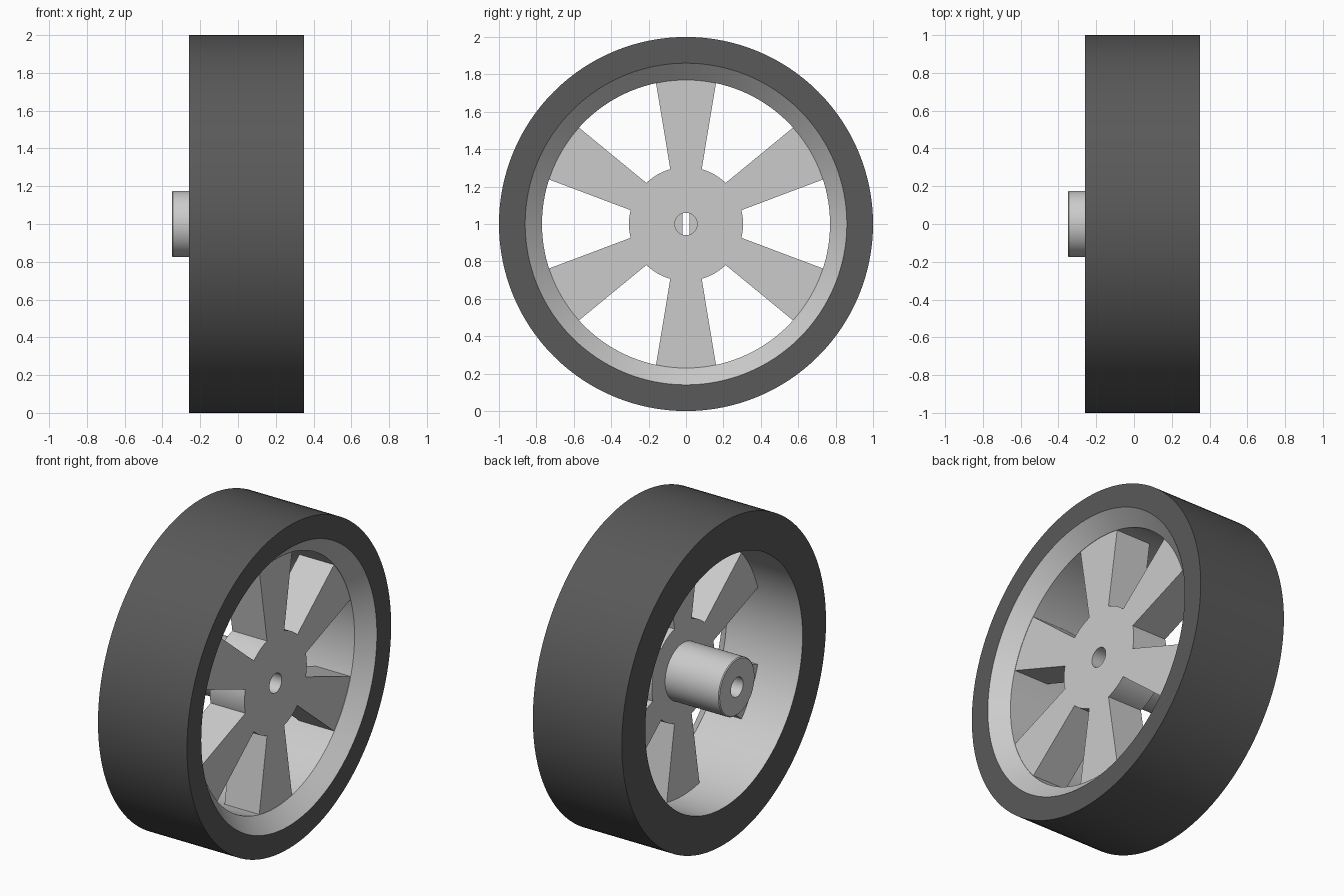
import bpy, bmesh
from math import sin, cos, pi, radians

if "Cube" in bpy.data.objects:
    bpy.data.objects.remove(bpy.data.objects["Cube"])

CENTRE = 1.0          # axle height; the axle runs along x
SEG = 128
BACK, FRONT = 0.02, 0.258


def finish(name, bm, smooth=True):
    me = bpy.data.meshes.new(name)
    bm.to_mesh(me)
    bm.free()
    ob = bpy.data.objects.new(name, me)
    bpy.context.collection.objects.link(ob)
    ob.location.z = CENTRE
    if smooth:
        bpy.ops.object.select_all(action='DESELECT')
        ob.select_set(True)
        bpy.context.view_layer.objects.active = ob
        bpy.ops.object.shade_smooth_by_angle(angle=radians(30))
    return ob


def lathe(name, profile, closed=False):
    """Spin (x, radius) points around the axle."""
    bm = bmesh.new()
    rings = [[bm.verts.new((x, r * cos(2 * pi * k / SEG), r * sin(2 * pi * k / SEG)))
              for k in range(SEG)] for x, r in profile]
    if closed:
        rings.append(rings[0])
    for a, b in zip(rings, rings[1:]):
        for k in range(SEG):
            n = (k + 1) % SEG
            bm.faces.new((a[k], a[n], b[n], b[k]))
    return finish(name, bm)


def prism(name, outline, x0, x1):
    """Extrude a (y, z) outline along the axle."""
    bm = bmesh.new()
    face = bm.faces.new([bm.verts.new((x0, y, z)) for y, z in outline])
    new = bmesh.ops.extrude_face_region(bm, geom=[face])['geom']
    bmesh.ops.translate(bm, vec=(x1 - x0, 0, 0),
                        verts=[v for v in new if isinstance(v, bmesh.types.BMVert)])
    bmesh.ops.recalc_face_normals(bm, faces=bm.faces)
    return finish(name, bm)


def arc(r, a0, a1, n=8):
    return [(r * cos(a0 + (a1 - a0) * i / n), r * sin(a0 + (a1 - a0) * i / n))
            for i in range(n + 1)]


# Dark tyre, meeting the rim along both of its edges
tyre = lathe("tyre", [(-0.26, 0.77), (-0.26, 1), (0.35, 1), (0.35, 0.86)])
rubber = bpy.data.materials.new("rubber")
rubber.diffuse_color = (0.1, 0.1, 0.1, 1)
rubber.use_nodes = True
rubber.node_tree.nodes["Principled BSDF"].inputs["Base Color"].default_value = rubber.diffuse_color
tyre.data.materials.append(rubber)

# Rim: flared lip at the front and straight bore behind
lathe("rim", [(0.35, 0.86), (0.26, 0.77), (-0.26, 0.77)])

# Hub: disc between the spokes, barrel at the back, bored through
lathe("hub", [(-0.35, 0.06), (-0.35, 0.17), (-0.345, 0.176), (BACK, 0.176), (BACK, 0.305),
              (FRONT, 0.305), (FRONT, 0.06)], closed=True)

# Flats inside the bore that leave a narrow axle slot
for side in (0, pi):
    prism("bore_flat", arc(0.061, side - 1.25, side + 1.25), -0.25, 0.17)

# Six spokes that widen towards the rim
for i in range(6):
    a = radians(30 + 60 * i)
    inner, outer = radians(16), radians(12)
    prism("spoke", arc(0.304, a + inner, a - inner) + arc(0.771, a - outer, a + outer),
          BACK, FRONT)
